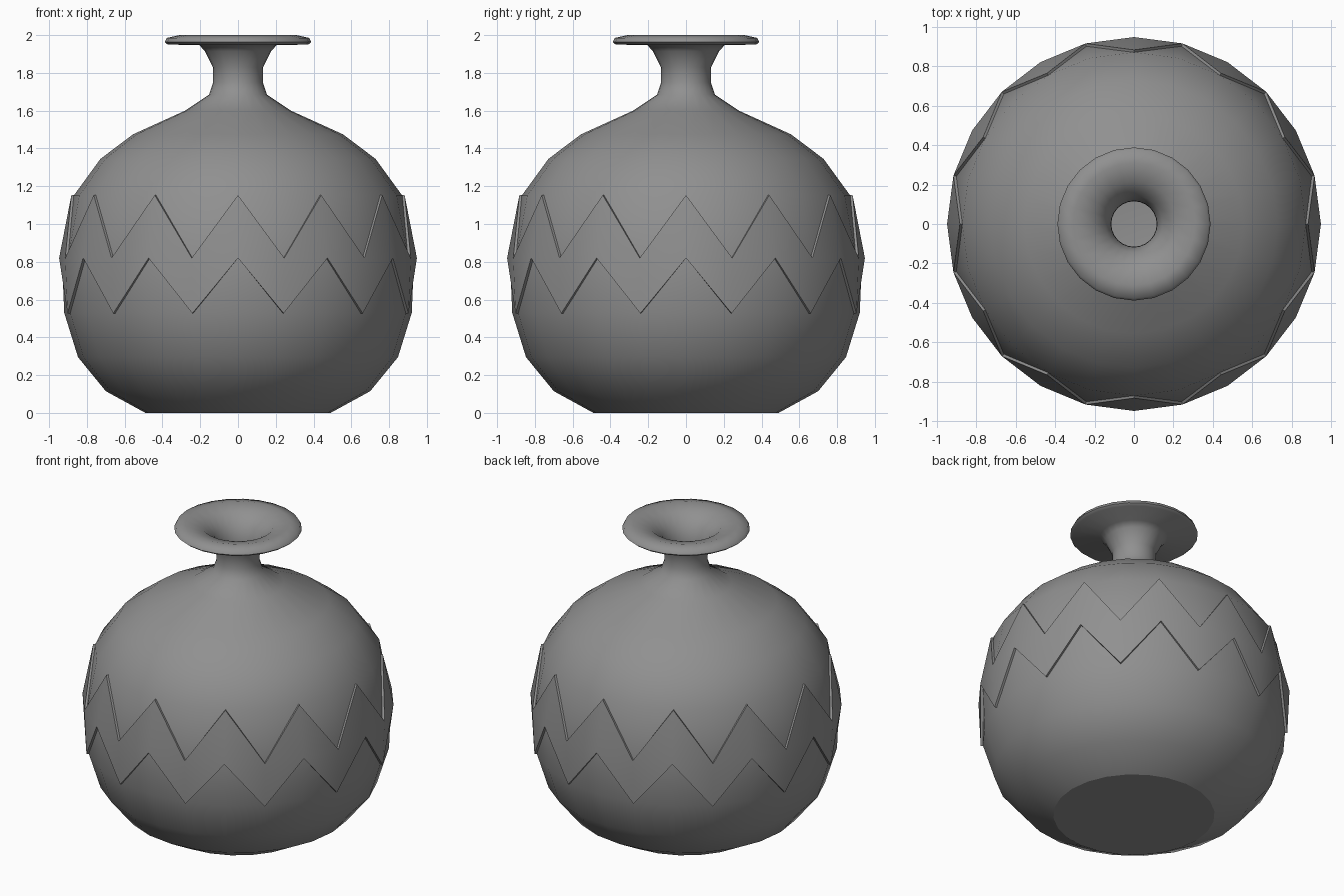
import bpy, bmesh, math

if "Cube" in bpy.data.objects:
    bpy.data.objects.remove(bpy.data.objects["Cube"])

SIDES = 24

# Dark grey clay
clay = bpy.data.materials.new("dark_clay")
clay.diffuse_color = (0.28, 0.28, 0.28, 1)
clay.use_nodes = True
clay.node_tree.nodes["Principled BSDF"].inputs["Base Color"].default_value = clay.diffuse_color


def ring_point(r, i, z):
    a = 2 * math.pi * i / SIDES
    return (r * math.cos(a), r * math.sin(a), z)


def finish(bm, name, angle):
    bmesh.ops.recalc_face_normals(bm, faces=bm.faces)
    mesh = bpy.data.meshes.new(name)
    bm.to_mesh(mesh)
    bm.free()
    mesh.materials.append(clay)
    obj = bpy.data.objects.new(name, mesh)
    bpy.context.collection.objects.link(obj)
    bpy.ops.object.select_all(action='DESELECT')
    obj.select_set(True)
    bpy.context.view_layer.objects.active = obj
    bpy.ops.object.shade_smooth_by_angle(angle=math.radians(angle), keep_sharp_edges=True)
    return obj


# Vase body: outer wall, flared lip, then inner wall down to the rounded inside floor
profile = [
    (0.49, 0), (0.70, 0.115), (0.847, 0.295), (0.920, 0.53), (0.932, 0.82),
    (0.870, 1.15), (0.728, 1.345), (0.555, 1.475), (0.28, 1.60), (0.153, 1.685),
    (0.132, 1.75), (0.133, 1.83), (0.175, 1.915), (0.205, 1.947),
    (0.372, 1.95), (0.388, 1.963), (0.377, 1.985), (0.31, 2.0),
    (0.215, 1.975), (0.145, 1.91), (0.117, 1.83), (0.115, 1.75), (0.14, 1.67),
    (0.27, 1.58), (0.54, 1.455), (0.708, 1.33), (0.850, 1.14), (0.912, 0.82),
    (0.90, 0.53), (0.828, 0.305), (0.69, 0.135), (0.48, 0.025),
]
bm = bmesh.new()
rings = [[bm.verts.new(ring_point(r, i, z)) for i in range(SIDES)] for r, z in profile]
for low, high in zip(rings, rings[1:]):
    for i in range(SIDES):
        j = (i + 1) % SIDES
        bm.faces.new((low[i], low[j], high[j], high[i]))
# Flat foot with a crisp edge
for e in bm.faces.new(rings[0]).edges:
    e.smooth = False
# Inside floor blends into the inner wall
centre = bm.verts.new((0, 0, 0.02))
for i in range(SIDES):
    bm.faces.new((rings[-1][i], rings[-1][(i + 1) % SIDES], centre))
finish(bm, "vase_body", 60)

# Raised zigzag band: peaks on even columns, valleys on odd columns
bm = bmesh.new()


def band_ring(r, z, columns):
    return {i: bm.verts.new(ring_point(r, i, z)) for i in columns}


even, odd = range(0, SIDES, 2), range(1, SIDES, 2)
middle = band_ring(0.947, 0.82, range(SIDES))
outer = {**band_ring(0.882, 1.153, even), **band_ring(0.934, 0.527, odd)}
for i in range(SIDES):
    before, after = middle[(i - 1) % SIDES], middle[(i + 1) % SIDES]
    bm.faces.new((outer[i], before, middle[i]))
    bm.faces.new((outer[i], middle[i], after))
# Ledges joining the band to the body
hem = {v: bm.verts.new((v.co.x * 0.98, v.co.y * 0.98, v.co.z)) for v in list(bm.verts)}
for e in [e for e in bm.edges if e.is_boundary]:
    a, b = e.verts
    bm.faces.new((a, b, hem[b], hem[a]))
finish(bm, "zigzag_band", 40)
